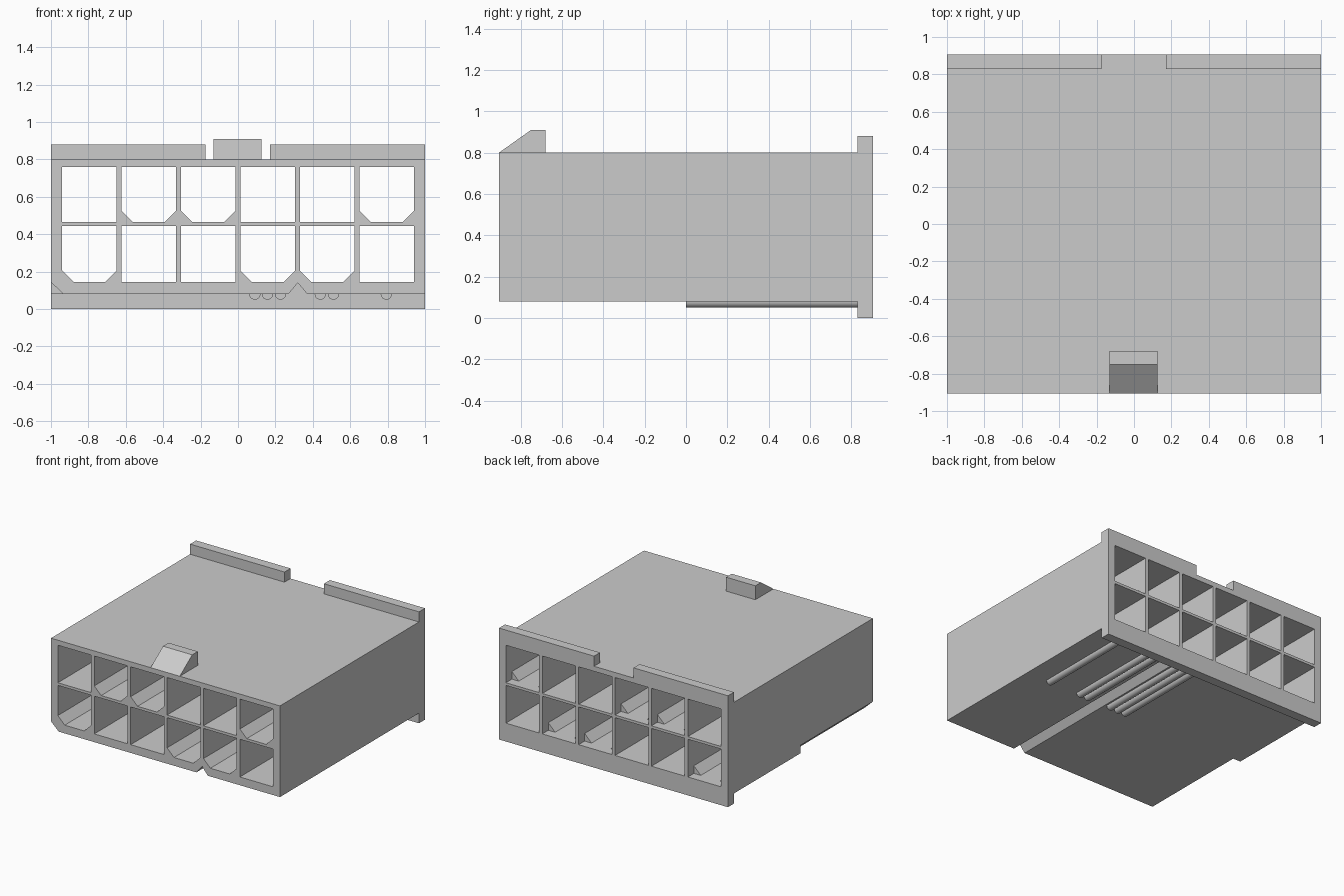
import bpy, bmesh, math

if "Cube" in bpy.data.objects:
    bpy.data.objects.remove(bpy.data.objects["Cube"])

BACK, LIP = 0.905, 0.83          # rear face and front of the rear flange


def prism(bm, profile, axis, a, b):
    """Extrude a 2D profile along 'X' (y,z points) or 'Y' (x,z points)."""
    def place(p, t):
        return (t, p[0], p[1]) if axis == 'X' else (p[0], t, p[1])
    lo = [bm.verts.new(place(p, a)) for p in profile]
    hi = [bm.verts.new(place(p, b)) for p in profile]
    n = len(profile)
    bm.faces.new(lo)
    bm.faces.new(hi[::-1])
    for i in range(n):
        j = (i + 1) % n
        bm.faces.new((lo[j], lo[i], hi[i], hi[j]))


def make(name, parts):
    bm = bmesh.new()
    for part in parts:
        prism(bm, *part)
    bmesh.ops.recalc_face_normals(bm, faces=bm.faces)
    me = bpy.data.meshes.new(name)
    bm.to_mesh(me)
    bm.free()
    ob = bpy.data.objects.new(name, me)
    bpy.context.collection.objects.link(ob)
    return ob


def cut(target, name, parts):
    cutter = make(name, parts)
    cutter.hide_render = True
    mod = target.modifiers.new(name, 'BOOLEAN')
    mod.operation, mod.solver, mod.object = 'DIFFERENCE', 'EXACT', cutter
    bpy.context.view_layer.objects.active = target
    bpy.ops.object.modifier_apply(modifier=mod.name)
    bpy.data.objects.remove(cutter)


def rect(x0, x1, z0, z1):
    return [(x0, z0), (x1, z0), (x1, z1), (x0, z1)]


# Housing block with rear flange, from its side profile
housing = make("housing", [([(-BACK, 0.08), (LIP, 0.08), (LIP, 0), (BACK, 0),
                             (BACK, 0.88), (LIP, 0.88), (LIP, 0.8), (-BACK, 0.8)],
                            'X', -1, 1)])

# Gap in the upper flange
cut(housing, "flange_gap_cutter", [(rect(-0.175, 0.17, 0.8, 1), 'Y', 0.8, 1)])

# V groove underneath and bevelled lower left edge on the front half
cut(housing, "groove_cutter", [([(0.22, 0.02), (0.42, 0.02), (0.32, 0.14)], 'Y', -1, LIP)])
cut(housing, "edge_cutter", [([(-1.07, 0.21), (-1.07, 0.01), (-0.86, 0.01)], 'Y', -1, 0)])

# Twelve terminal cells: some square, some keyed with bevelled lower corners
keyed = {(0, 0), (3, 0), (4, 0), (1, 1), (2, 1), (5, 1)}
cells, rear_openings = [], []
c = 0.06
for col in range(6):
    for row, (z0, z1) in enumerate([(0.145, 0.443), (0.464, 0.76)]):
        xc = (col - 2.5) * 0.318
        x0, x1 = xc - 0.145, xc + 0.145
        if (col, row) in keyed:
            cells.append(([(x0 + c, z0), (x1 - c, z0), (x1, z0 + c), (x1, z1),
                           (x0, z1), (x0, z0 + c)], 'Y', -1, 1))
            rear_openings.append((rect(x0, x1, z0, z1), 'Y', LIP, 1))
        else:
            cells.append((rect(x0, x1, z0, z1), 'Y', -1, 1))
cut(housing, "cell_cutter", cells)
cut(housing, "rear_opening_cutter", rear_openings)

# Latch ramp on top
make("latch_ramp", [([(-BACK, 0.8), (-0.68, 0.8), (-0.68, 0.91), (-0.75, 0.91)],
                     'X', -0.13, 0.125)])

# Half-round ribs underneath
arc = [math.pi * (1 + i / 12) for i in range(13)]
ribs = make("bottom_ribs", [
    ([(x + 0.03 * math.cos(t), 0.08 + 0.03 * math.sin(t)) for t in arc], 'Y', 0, LIP)
    for x in (0.09, 0.157, 0.227, 0.44, 0.51, 0.793)])
bpy.ops.object.select_all(action='DESELECT')
ribs.select_set(True)
bpy.context.view_layer.objects.active = ribs
bpy.ops.object.shade_smooth_by_angle(angle=math.radians(30))
